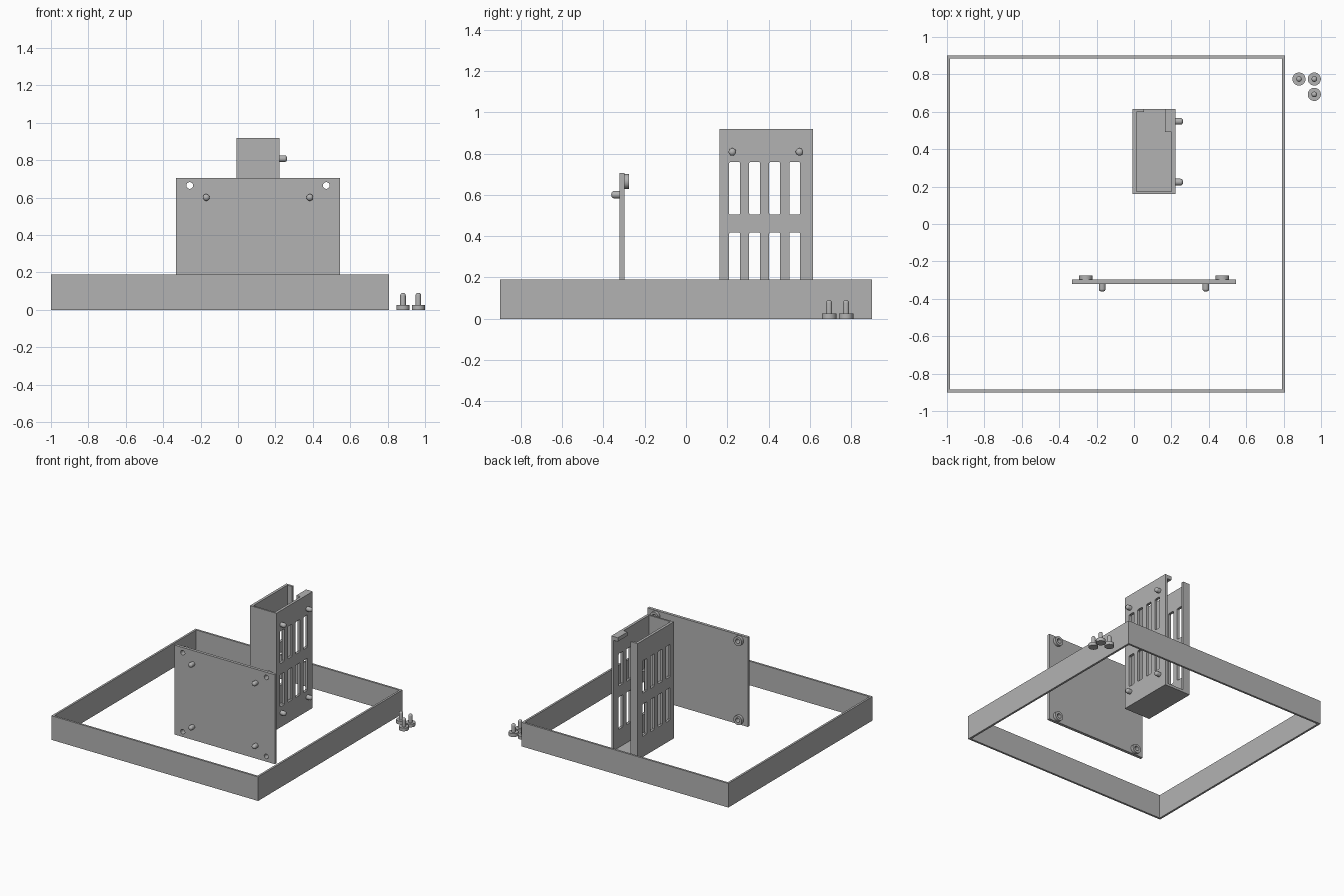
import bpy, bmesh, math
from mathutils import Matrix

if "Cube" in bpy.data.objects:
    bpy.data.objects.remove(bpy.data.objects["Cube"])

grey = bpy.data.materials.new("plain grey")
grey.diffuse_color = (0.45, 0.45, 0.45, 1)
grey.use_nodes = True
grey.node_tree.nodes["Principled BSDF"].inputs["Base Color"].default_value = grey.diffuse_color

# Each matrix maps a drawing (u, v, depth) onto a world plane
FLAT = Matrix.Identity(4)
FACING_FRONT = Matrix(((1, 0, 0, 0), (0, 0, -1, 0), (0, 1, 0, 0), (0, 0, 0, 1)))
FACING_RIGHT = Matrix(((0, 0, 1, 0), (1, 0, 0, 0), (0, 1, 0, 0), (0, 0, 0, 1)))


def rect(u0, u1, v0, v1, c=0.0):
    if not c:
        return [(u0, v0), (u1, v0), (u1, v1), (u0, v1)]
    return [(u0 + c, v0), (u1 - c, v0), (u1, v0 + c), (u1, v1 - c),
            (u1 - c, v1), (u0 + c, v1), (u0, v1 - c), (u0, v0 + c)]


def circle(u, v, r, n=32):
    return [(u + r * math.cos(2 * math.pi * i / n), v + r * math.sin(2 * math.pi * i / n))
            for i in range(n)]


def sheet(name, loops, d0, d1, plane):
    """Outline plus hole loops, filled and extruded between depths d0 and d1."""
    curve = bpy.data.curves.new(name, 'CURVE')
    curve.dimensions = '2D'
    curve.fill_mode = 'BOTH'
    curve.extrude = (d1 - d0) / 2
    for loop in loops:
        s = curve.splines.new('POLY')
        s.points.add(len(loop) - 1)
        for p, (u, v) in zip(s.points, loop):
            p.co = (u, v, 0, 1)
        s.use_cyclic_u = True
    curve.materials.append(grey)
    ob = bpy.data.objects.new(name, curve)
    bpy.context.collection.objects.link(ob)
    ob.matrix_world = plane @ Matrix.Translation((0, 0, (d0 + d1) / 2))
    bpy.ops.object.select_all(action='DESELECT')
    ob.select_set(True)
    bpy.context.view_layer.objects.active = ob
    bpy.ops.object.convert(target='MESH')
    bpy.ops.object.shade_smooth_by_angle(angle=math.radians(30))
    return ob


def box(name, x0, x1, y0, y1, z0, z1):
    return sheet(name, [rect(x0, x1, y0, y1)], z0, z1, FLAT)


def lathe(name, profile, place, n=32):
    """Revolve (radius, height) points around the local z axis."""
    bm = bmesh.new()
    vs = [bm.verts.new((r, 0, z)) for r, z in profile]
    es = [bm.edges.new(p) for p in zip(vs, vs[1:])]
    bmesh.ops.spin(bm, geom=vs + es, cent=(0, 0, 0), axis=(0, 0, 1),
                   angle=2 * math.pi, steps=n)
    bmesh.ops.remove_doubles(bm, verts=bm.verts, dist=1e-5)
    bmesh.ops.recalc_face_normals(bm, faces=bm.faces)
    me = bpy.data.meshes.new(name)
    bm.to_mesh(me)
    bm.free()
    me.materials.append(grey)
    ob = bpy.data.objects.new(name, me)
    bpy.context.collection.objects.link(ob)
    ob.matrix_world = place
    bpy.ops.object.select_all(action='DESELECT')
    ob.select_set(True)
    bpy.context.view_layer.objects.active = ob
    bpy.ops.object.shade_smooth_by_angle(angle=math.radians(35))
    return ob


def round_tip(r, top, cap):
    return [(r * math.cos(a), top - cap + cap * math.sin(a))
            for a in (math.pi / 2 * i / 6 for i in range(6))] + [(0, top)]


# Square frame
sheet("frame", [rect(-1, 0.806, -0.9, 0.9), rect(-0.984, 0.79, -0.884, 0.884)], 0, 0.19, FLAT)

# Mounting plate with corner holes, hollow bosses behind and pegs in front
PX, PZ = 0.107, 0.353
holes = [(PX + sx * 0.365, PZ + sz * 0.312) for sx in (-1, 1) for sz in (-1, 1)]
sheet("mounting_plate", [rect(-0.332, 0.546, 0, 0.706)] + [circle(u, v, 0.018) for u, v in holes],
      0.298, 0.321, FACING_FRONT)
for u, v in holes:
    sheet("plate_boss", [circle(u, v, 0.036), circle(u, v, 0.018)], 0.275, 0.298, FACING_FRONT)

peg = [(0, -0.005), (0.018, -0.005)] + round_tip(0.018, 0.041, 0.014)
for sx in (-1, 1):
    for sz in (-1, 1):
        at = Matrix.Translation((PX + sx * 0.277, -0.321, PZ + sz * 0.248))
        lathe("plate_peg", peg, at @ Matrix.Rotation(math.pi / 2, 4, 'X'))

# Tall open box: slotted side walls, front wall, floor, lip and corner tab
X0, X1, Y0, Y1, H = -0.008, 0.222, 0.161, 0.615, 0.92
slots = [rect(0.209 + i * 0.097, 0.262 + i * 0.097, z, z + 0.256, 0.005)
         for i in range(4) for z in (0.162, 0.504)]
for name, a, b in (("left_wall", X0, 0.013), ("right_wall", 0.201, X1)):
    sheet(name, [rect(Y0, Y1, 0, H)] + slots, a, b, FACING_RIGHT)
box("box_front_wall", 0.013, 0.201, Y0, 0.175, 0, H)
box("box_floor", 0.013, 0.201, 0.175, Y1, 0, 0.02)
box("back_lip", 0.013, 0.053, 0.598, Y1, 0.02, H)
box("corner_tab", 0.165, 0.201, 0.493, Y1, H - 0.03, H)

# Pegs on the right wall
for y in (0.224, 0.549):
    for z in (0.112, 0.808):
        at = Matrix.Translation((X1, y, z))
        lathe("wall_peg", peg, at @ Matrix.Rotation(math.pi / 2, 4, 'Y'))

# Loose pins standing beside the frame
pin = [(0, 0), (0.035, 0), (0.035, 0.026), (0.015, 0.026)] + round_tip(0.015, 0.091, 0.014)
for x, y in ((0.882, 0.775), (0.964, 0.775), (0.964, 0.693)):
    lathe("loose_pin", pin, Matrix.Translation((x, y, 0)))
